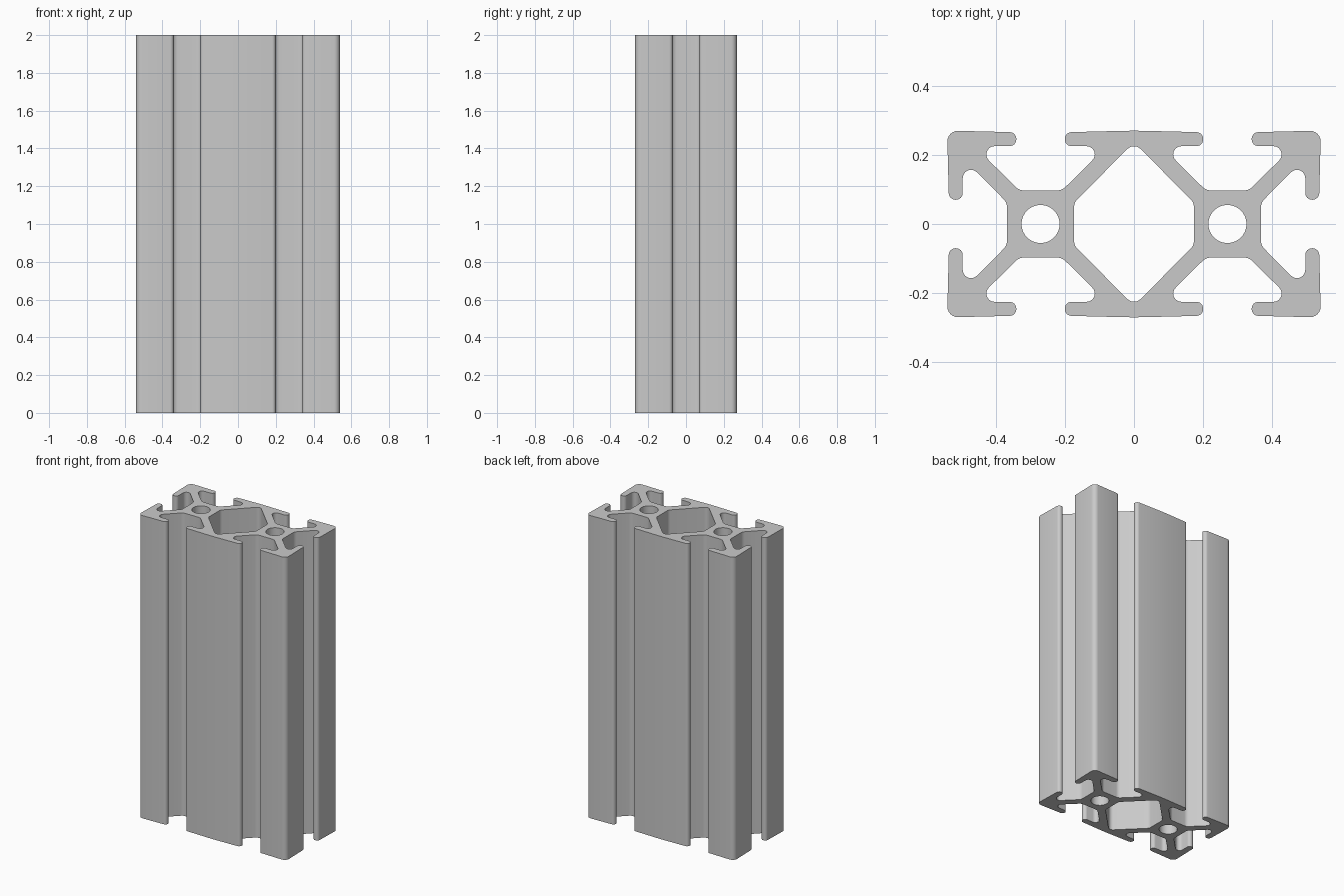
import bpy
import bmesh
import math
from mathutils import Vector

default = bpy.data.objects.get("Cube")
if default:
    bpy.data.objects.remove(default)

HEIGHT = 2.0
CELL = 0.27          # centre of each square cell, and its half width
BORE = 0.055

# Aluminium
metal = bpy.data.materials.new("aluminium grey")
metal.use_nodes = True
grey = (0.59, 0.59, 0.59, 1)
metal.diffuse_color = grey
metal.node_tree.nodes["Principled BSDF"].inputs["Base Color"].default_value = grey


def fillet(corners, steps=6):
    """Round each (x, y, radius) corner of a closed outline."""
    out = []
    for i, (x, y, r) in enumerate(corners):
        p = Vector((x, y))
        a = (Vector(corners[i - 1][:2]) - p).normalized()
        b = (Vector(corners[(i + 1) % len(corners)][:2]) - p).normalized()
        half = a.angle(b) / 2
        centre = p + (a + b).normalized() * r / math.sin(half)
        start = (p + a * r / math.tan(half) - centre).normalized()
        end = (p + b * r / math.tan(half) - centre).normalized()
        for k in range(steps + 1):
            out.append(centre + start.lerp(end, 0.5).normalized() * r if 2 * k == steps
                       else centre + start.slerp(end, k / steps).normalized() * r)
    return out


def mirror_quarter(quarter):
    """Mirror a clockwise top-right quarter whose first point lies on x = 0."""
    right = quarter + [(x, -y, r) for x, y, r in reversed(quarter)]
    left = [(-x, y, r) for x, y, r in reversed(right)]
    return right + left[1:-1]


# One eighth of a cell, from the core out to the lip of the slot
slot = [(0.062, 0.097, 0.035), (0.191, 0.225, 0.024),
        (0.07, 0.225, 0.0195), (0.07, 0.265, 0.0195)]
inner = [(CELL - x, y, r) for x, y, r in reversed(slot)]
outer = [(CELL + x, y, r) for x, y, r in slot]
side = [(CELL + y, x, r) for x, y, r in reversed(slot)]
quarter = [(0, CELL, 1.5)] + inner + outer + [(2 * CELL, CELL, 0.03)] + side
outline = fillet(mirror_quarter(quarter))

# Central cavity between the two cores
cavity = fillet(mirror_quarter([(0, 0.236, 0.027), (0.173, 0.062, 0.03)]))


def circle(cx, radius, count=40):
    return [Vector((cx + radius * math.cos(t), radius * math.sin(t)))
            for t in (2 * math.pi * k / count for k in range(count))]


# Filled cross-section, extruded along the length
section = bpy.data.curves.new("section", "CURVE")
section.dimensions = "2D"
section.fill_mode = "BOTH"
section.extrude = HEIGHT / 2
for loop in (outline, cavity, circle(-CELL, BORE), circle(CELL, BORE)):
    spline = section.splines.new("POLY")
    spline.points.add(len(loop) - 1)
    for point, co in zip(spline.points, loop):
        point.co = (co.x, co.y, 0, 1)
    spline.use_cyclic_u = True

helper = bpy.data.objects.new("section_helper", section)
bpy.context.collection.objects.link(helper)
bpy.context.view_layer.update()
evaluated = helper.evaluated_get(bpy.context.evaluated_depsgraph_get())
mesh = bpy.data.meshes.new_from_object(evaluated)
bpy.data.objects.remove(helper)

# Weld caps to walls and stand the bar on the ground
bm = bmesh.new()
bm.from_mesh(mesh)
bmesh.ops.remove_doubles(bm, verts=bm.verts, dist=0.0001)
bmesh.ops.translate(bm, verts=bm.verts, vec=(0, 0, HEIGHT / 2))
bmesh.ops.recalc_face_normals(bm, faces=bm.faces)
bm.to_mesh(mesh)
bm.free()
mesh.materials.clear()
mesh.materials.append(metal)

bar = bpy.data.objects.new("slotted_extrusion_bar", mesh)
bpy.context.collection.objects.link(bar)
bpy.context.view_layer.objects.active = bar
bar.select_set(True)
bpy.ops.object.shade_smooth_by_angle(angle=math.radians(30))
